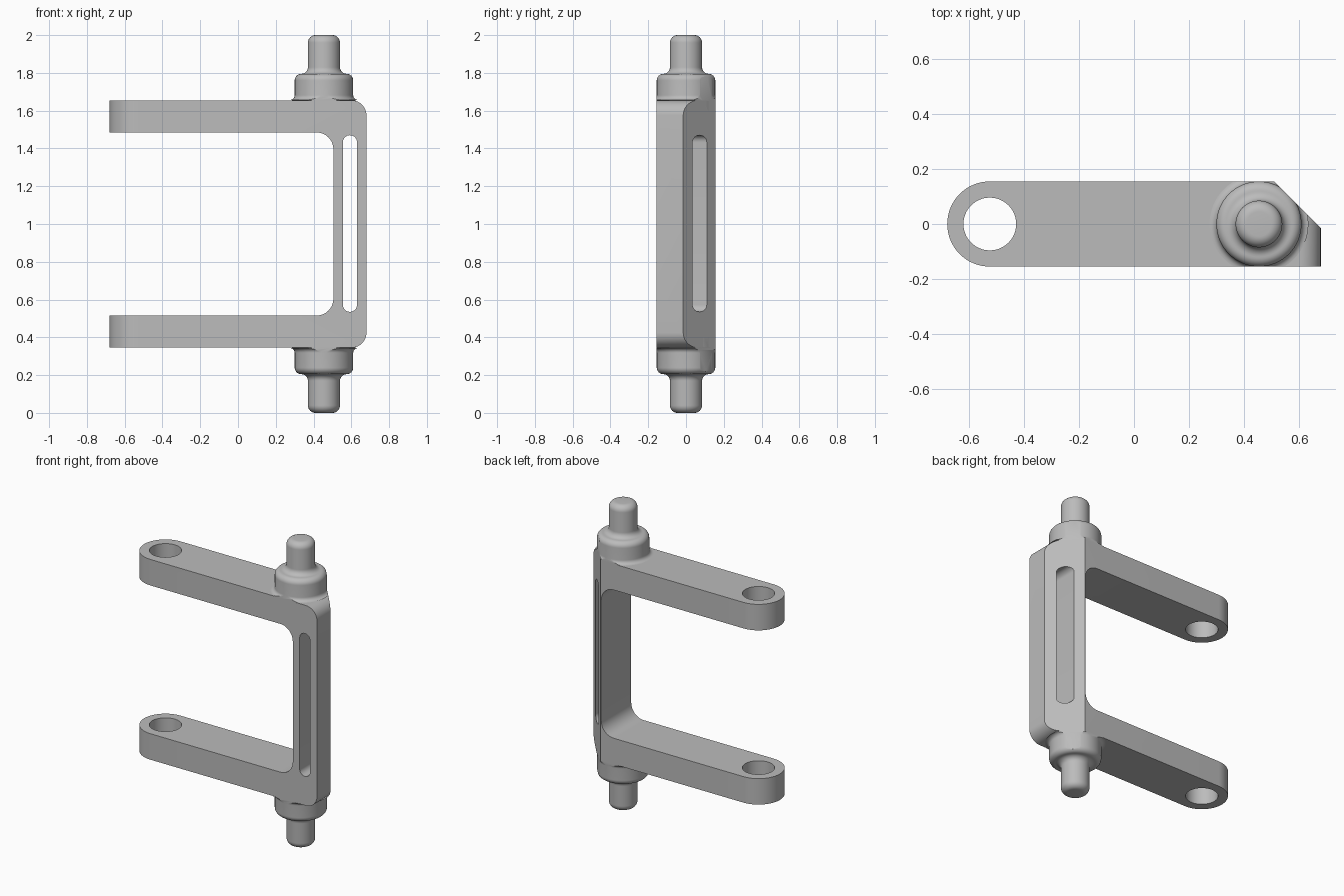
import bpy, bmesh
from math import sin, cos, pi, radians
from mathutils import Matrix

if "Cube" in bpy.data.objects:
    bpy.data.objects.remove(bpy.data.objects["Cube"], do_unlink=True)

grey = bpy.data.materials.new("plain grey")
grey.use_nodes = True
grey.diffuse_color = (0.5, 0.5, 0.5, 1)
grey.node_tree.nodes["Principled BSDF"].inputs["Base Color"].default_value = (0.5, 0.5, 0.5, 1)

HALF = 0.155                 # half depth of the bracket
PIN_X, HOLE_X = 0.455, -0.525


def arc(cx, cy, r, a0, a1, n=10):
    steps = [radians(a0 + (a1 - a0) * i / n) for i in range(n + 1)]
    return [(cx + r * cos(a), cy + r * sin(a)) for a in steps]


def prism(name, points, low, high, upright):
    """Extrude an outline along z (upright) or along y."""
    bm = bmesh.new()
    place = (lambda u, v: (u, v, low)) if upright else (lambda u, v: (u, low, v))
    face = bm.faces.new([bm.verts.new(place(u, v)) for u, v in points])
    side = bmesh.ops.extrude_face_region(bm, geom=[face])["geom"]
    step = (0, 0, high - low) if upright else (0, high - low, 0)
    bmesh.ops.translate(bm, vec=step, verts=[v for v in side if isinstance(v, bmesh.types.BMVert)])
    return finish(name, bm)


def lathe(name, points):
    """Spin an (r, z) profile around the pin axis."""
    bm = bmesh.new()
    verts = [bm.verts.new((r, 0, z)) for r, z in points]
    edges = [bm.edges.new(pair) for pair in zip(verts, verts[1:])]
    bmesh.ops.spin(bm, geom=verts + edges, cent=(0, 0, 0), axis=(0, 0, 1),
                   angle=2 * pi, steps=64)
    bmesh.ops.remove_doubles(bm, verts=bm.verts, dist=0.0001)
    bmesh.ops.translate(bm, vec=(PIN_X, 0, 0), verts=bm.verts)
    return finish(name, bm)


def finish(name, bm):
    bmesh.ops.recalc_face_normals(bm, faces=bm.faces)
    mesh = bpy.data.meshes.new(name)
    bm.to_mesh(mesh)
    bm.free()
    mesh.materials.append(grey)
    obj = bpy.data.objects.new(name, mesh)
    bpy.context.collection.objects.link(obj)
    return obj


def boolean(obj, tool, operation):
    mod = obj.modifiers.new(tool.name, "BOOLEAN")
    mod.operation, mod.object, mod.solver = operation, tool, "EXACT"


# Fork seen from the front, with rounded corners on the upright
fork = ([(-0.8, 0.345)] + arc(0.6, 0.425, 0.08, -90, 0) + arc(0.6, 1.575, 0.08, 0, 90)
        + [(-0.8, 1.655), (-0.8, 1.485)] + arc(0.415, 1.395, 0.09, 90, 0)
        + arc(0.415, 0.605, 0.09, 0, -90) + [(-0.8, 0.515)])
frame = prism("fork_frame", fork, -0.3, 0.3, False)

# Plan outline: round arm tips and the chamfered back corner
plan = (arc(HOLE_X, 0, HALF, 90, 270, 32)
        + [(0.68, -HALF), (0.68, -0.015), (0.51, HALF)])
outline = prism("plan_outline", plan, -0.5, 2.5, True)

# Cutters for the arm holes and the long slot
hole = prism("arm_hole_cutter", arc(HOLE_X, 0, 0.096, 0, 354.375, 63), -0.5, 2.5, True)
slot = prism("slot_cutter", arc(0.5925, 1.4325, 0.0375, 0, 180, 16)
             + arc(0.5925, 0.5725, 0.0375, 180, 360, 16), -0.5, 0.5, False)

# Pin and collar: flared foot, rounded shoulder, fillet and rounded tip
pin = ([(0, 1.6), (0.15, 1.6), (0.15, 1.652)]
       + arc(0.18, 1.682, 0.025, 270, 180, 6)
       + arc(0.12, 1.76, 0.035, 0, 90, 8)
       + arc(0.12, 1.83, 0.035, 270, 180, 8)
       + arc(0.045, 1.96, 0.04, 0, 90, 8) + [(0, 2.0)])
top_pin = lathe("top_pin", pin)
bottom_pin = lathe("bottom_pin", [(r, 2.0 - z) for r, z in pin])

boolean(frame, outline, "INTERSECT")
boolean(frame, hole, "DIFFERENCE")
boolean(frame, slot, "DIFFERENCE")
for part in (top_pin, bottom_pin):
    boolean(part, outline, "INTERSECT")

# Apply the cuts, drop the cutters and smooth the round surfaces
parts = (frame, top_pin, bottom_pin)
for part in parts:
    bpy.ops.object.select_all(action="DESELECT")
    part.select_set(True)
    bpy.context.view_layer.objects.active = part
    for mod in list(part.modifiers):
        bpy.ops.object.modifier_apply(modifier=mod.name)
    bpy.ops.object.shade_smooth_by_angle(angle=radians(30))
for tool in (outline, hole, slot):
    bpy.data.objects.remove(tool, do_unlink=True)
